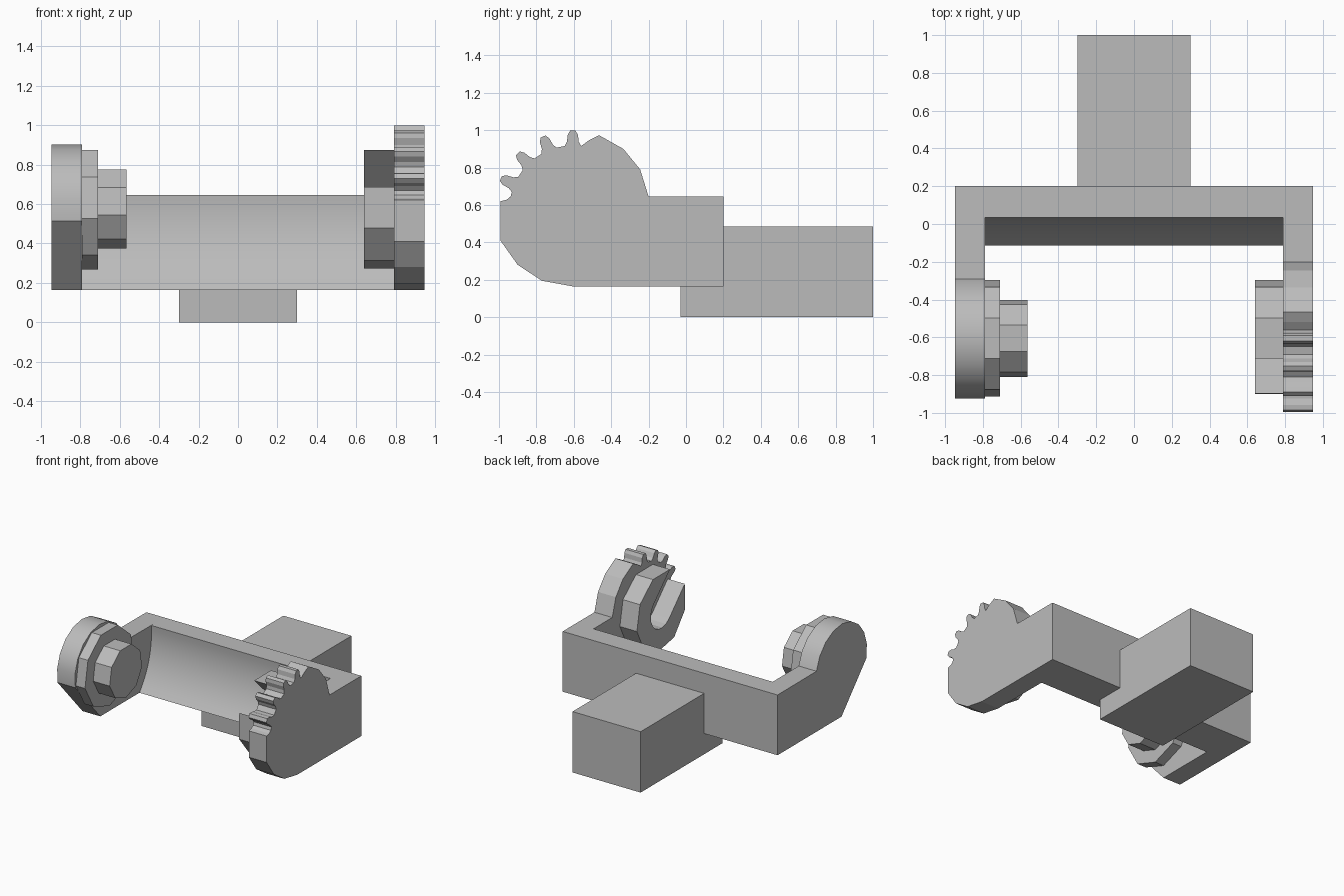
import bpy, bmesh
from math import sin, cos, radians, sqrt

if "Cube" in bpy.data.objects:
    bpy.data.objects.remove(bpy.data.objects["Cube"], do_unlink=True)

grey = bpy.data.materials.new("plain grey")
grey.use_nodes = True
COLOUR = (0.5, 0.5, 0.5, 1)
grey.diffuse_color = COLOUR
grey.node_tree.nodes["Principled BSDF"].inputs["Base Color"].default_value = COLOUR

# Shared pivot axis of both arms, and main frame heights
PY, PZ = -0.605, 0.58
BOTTOM, TOP, BACK = 0.165, 0.645, 0.2
OUTER, INNER = 0.947, 0.79


def polar(angle, radius):
    """Point in the side plane around the pivot; 0 is back, 90 is up."""
    a = radians(angle)
    return PY + radius * cos(a), PZ + radius * sin(a)


def prism(name, x0, x1, profile, smooth=None):
    """Extrude a (y, z) profile along x."""
    bm = bmesh.new()
    face = bm.faces.new([bm.verts.new((x0, y, z)) for y, z in profile])
    ext = bmesh.ops.extrude_face_region(bm, geom=[face])
    moved = [v for v in ext["geom"] if isinstance(v, bmesh.types.BMVert)]
    bmesh.ops.translate(bm, verts=moved, vec=(x1 - x0, 0, 0))
    bmesh.ops.recalc_face_normals(bm, faces=bm.faces)
    mesh = bpy.data.meshes.new(name)
    bm.to_mesh(mesh)
    bm.free()
    mesh.materials.append(grey)
    obj = bpy.data.objects.new(name, mesh)
    bpy.context.collection.objects.link(obj)
    if smooth:
        bpy.ops.object.select_all(action='DESELECT')
        obj.select_set(True)
        bpy.context.view_layer.objects.active = obj
        bpy.ops.object.shade_smooth_by_angle(angle=radians(smooth))
    return obj


# Mounting block, stepped under the crossbar
prism("mounting_block", -0.3, 0.3, [
    (-0.03, 0), (1, 0), (1, 0.485), (BACK, 0.485), (BACK, BOTTOM), (-0.03, BOTTOM)])

# Crossbar with a concave front concentric with the pivot
STEPS = 12
heights = [TOP + (BOTTOM - TOP) * i / STEPS for i in range(STEPS + 1)]
hollow = [(PY + sqrt(0.644 ** 2 - (z - PZ) ** 2), z) for z in heights]
prism("crossbar", -INNER, INNER, [(BACK, BOTTOM), (BACK, TOP)] + hollow, smooth=30)

# Plain arm with a rounded head
head = [polar(a, 0.322) for a in range(12, 193, 20)]
prism("plain_arm", -OUTER, -INNER,
      [(BACK, BOTTOM), (BACK, TOP)] + head + [(PY, BOTTOM)], smooth=25)

# Nine-sided collar and pin on the plain arm
for name, x0, x1, radius in (("plain_collar", -INNER, -0.71, 0.312),
                             ("pivot_pin", -0.71, -0.565, 0.207)):
    prism(name, x0, x1, [polar(30 + 40 * k, radius) for k in range(9)])

# Toothed arm: rounded back, four teeth, blunt nose
teeth = []
for k in range(4):
    mid = 90 + 22.4 * k
    for offset, radius in ((-7.5, 0.338), (-5, 0.36), (-4, 0.395), (-2, 0.418),
                           (2, 0.418), (4, 0.395), (5, 0.36), (7.5, 0.338)):
        teeth.append(polar(mid + offset, radius))
prism("toothed_arm", INNER, OUTER,
      [(BACK, BOTTOM), (BACK, TOP), (-0.2, TOP), (-0.245, 0.79), (-0.335, 0.9),
       (-0.465, 0.973), (-0.52, 0.945)] + teeth +
      [(-0.938, 0.645), (-0.96, 0.628), (-0.992, 0.62), (-0.992, 0.41),
       (-0.9, 0.28), (-0.77, 0.195), (PY, BOTTOM)])

# Slotted collar: the slot opens up and forward with a round seat
rim = [polar(a, 0.312) for a in (160, 199, 239, 279, 315, 352, 30, 70, 110)]
seat = [polar(a, 0.135) for a in range(45, -136, -20)]
prism("slotted_collar", 0.64, INNER, rim + seat)
